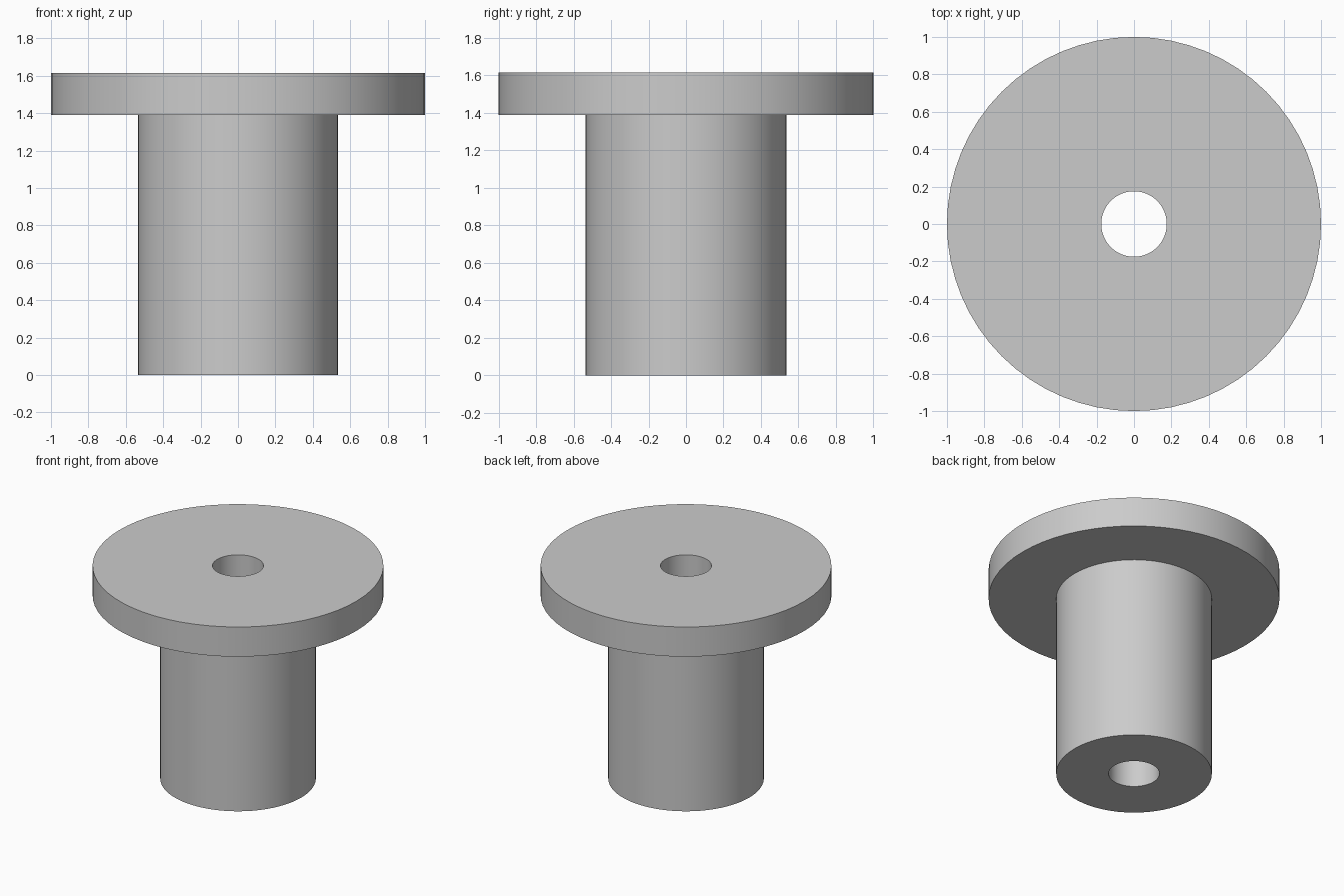
import bpy
import bmesh
from math import cos, sin, tau, radians

SIDES = 64
BORE, SHAFT, FLANGE = 0.175, 0.535, 1.0
SHOULDER, TOP = 1.39, 1.615

cube = bpy.data.objects.get("Cube")
if cube:
    bpy.data.objects.remove(cube, do_unlink=True)

# Plain grey material
grey = bpy.data.materials.new("plain grey")
grey.use_nodes = True
colour = (0.6, 0.6, 0.6, 1)
grey.diffuse_color = colour
grey.node_tree.nodes["Principled BSDF"].inputs["Base Color"].default_value = colour


def lathe(name, profile):
    """Revolve a closed (radius, height) profile around the z axis."""
    bm = bmesh.new()
    rings = [[bm.verts.new((r * cos(tau * i / SIDES), r * sin(tau * i / SIDES), z))
              for i in range(SIDES)] for r, z in profile]
    for a, b in zip(rings, rings[1:] + rings[:1]):
        for i in range(SIDES):
            j = (i + 1) % SIDES
            bm.faces.new((a[i], a[j], b[j], b[i]))
    bmesh.ops.recalc_face_normals(bm, faces=bm.faces)
    mesh = bpy.data.meshes.new(name)
    bm.to_mesh(mesh)
    bm.free()
    mesh.materials.append(grey)
    obj = bpy.data.objects.new(name, mesh)
    bpy.context.collection.objects.link(obj)
    return obj


# Flanged bushing: shaft, wide top flange and a bore right through
bushing = lathe("flanged_bushing", [
    (BORE, 0), (SHAFT, 0), (SHAFT, SHOULDER),
    (FLANGE, SHOULDER), (FLANGE, TOP), (BORE, TOP)])

bpy.ops.object.select_all(action="DESELECT")
bushing.select_set(True)
bpy.context.view_layer.objects.active = bushing
bpy.ops.object.shade_smooth_by_angle(angle=radians(30))
